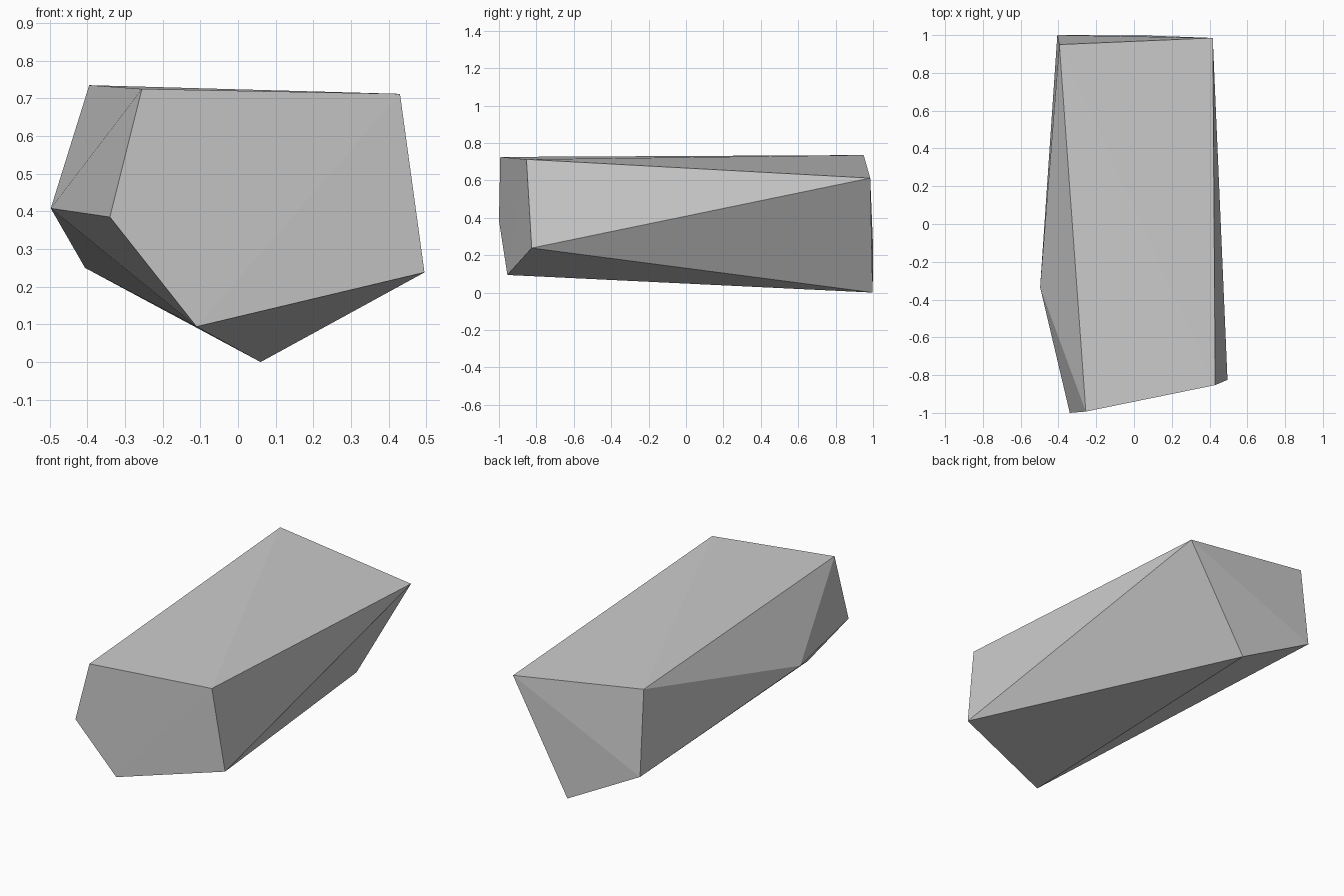
import bpy
import bmesh

cube = bpy.data.objects.get("Cube")
if cube:
    bpy.data.objects.remove(cube, do_unlink=True)

# Stone colour
stone = bpy.data.materials.new("stone_grey")
stone.use_nodes = True
grey = (0.6, 0.6, 0.6, 1)
stone.diffuse_color = grey
stone.node_tree.nodes["Principled BSDF"].inputs["Base Color"].default_value = grey

# Corners of the rock, named by position
corners = {
    "top_back_r": (-0.395, 0.95, 0.735),
    "top_front_r": (-0.255, -0.993, 0.725),
    "top_front_l": (0.43, -0.853, 0.712),
    "top_back_l": (0.417, 0.985, 0.612),
    "mid_front_l": (0.495, -0.825, 0.238),
    "low_front": (-0.11, -0.955, 0.094),
    "mid_front_r": (-0.34, -1.0, 0.385),
    "side_r": (-0.497, -0.335, 0.408),
    "low_back_r": (-0.406, 1.0, 0.25),
    "low_back": (0.06, 0.998, 0.0),
}

# Flat facets spanning those corners
facets = [
    "top_back_r top_front_r top_front_l",
    "top_back_r top_front_l top_back_l",
    "top_front_r mid_front_r low_front top_front_l",
    "low_front mid_front_l top_front_l",
    "top_front_l mid_front_l top_back_l",
    "mid_front_l low_back top_back_l",
    "mid_front_l low_front low_back",
    "low_front low_back_r low_back",
    "low_front side_r low_back_r",
    "low_front mid_front_r side_r",
    "mid_front_r top_front_r side_r",
    "top_front_r top_back_r side_r",
    "top_back_r low_back_r side_r",
    "top_back_r top_back_l low_back_r",
    "top_back_l low_back low_back_r",
]

# Faceted boulder
bm = bmesh.new()
points = {name: bm.verts.new(co) for name, co in corners.items()}
for facet in facets:
    bm.faces.new([points[name] for name in facet.split()])
bmesh.ops.recalc_face_normals(bm, faces=bm.faces)
mesh = bpy.data.meshes.new("rock")
bm.to_mesh(mesh)
bm.free()
mesh.materials.append(stone)
rock = bpy.data.objects.new("rock", mesh)
bpy.context.collection.objects.link(rock)
